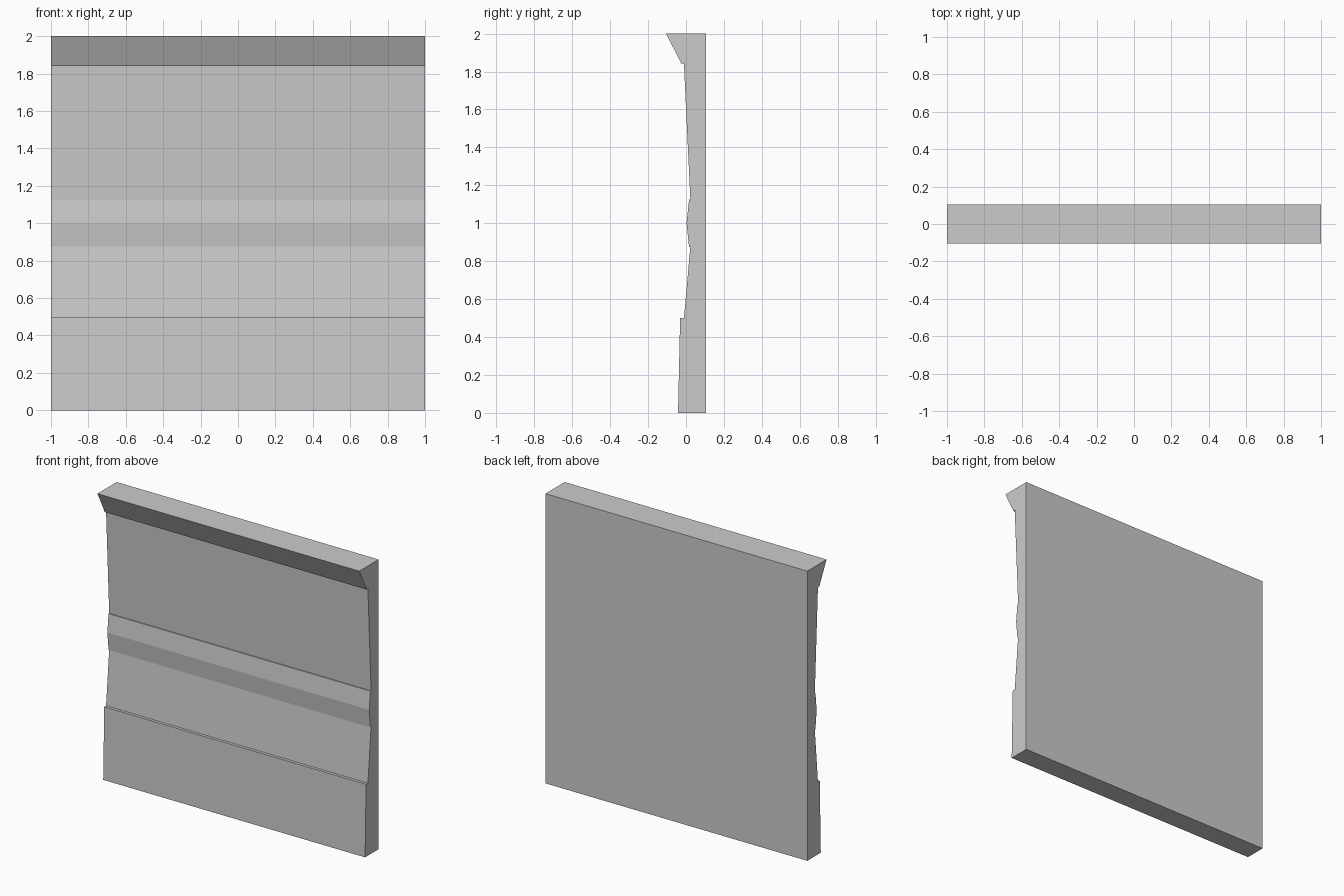
import bpy
import bmesh

if "Cube" in bpy.data.objects:
    bpy.data.objects.remove(bpy.data.objects["Cube"])

# Wall cross-section as (y, z): plinth, lower slope, mid rail, upper slope, cornice
BACK, HALF_WIDTH = 0.105, 1.0
profile = [
    (BACK, 0.0), (-0.042, 0.0), (-0.031, 0.5),        # plinth
    (-0.011, 0.5), (0.023, 0.875),                    # lower slope
    (0.016, 0.875), (0.003, 1.0), (0.016, 1.125),     # mid rail
    (0.023, 1.125), (-0.011, 1.842),                  # upper slope
    (-0.025, 1.842), (-0.105, 2.0), (BACK, 2.0),      # cornice
]

# Extrude the cross-section along x
bm = bmesh.new()
end = bm.faces.new([bm.verts.new((-HALF_WIDTH, y, z)) for y, z in profile])
result = bmesh.ops.extrude_face_region(bm, geom=[end], use_keep_orig=True)
moved = [g for g in result["geom"] if isinstance(g, bmesh.types.BMVert)]
bmesh.ops.translate(bm, verts=moved, vec=(2 * HALF_WIDTH, 0, 0))
bmesh.ops.recalc_face_normals(bm, faces=bm.faces)

mesh = bpy.data.meshes.new("wall_panel")
bm.to_mesh(mesh)
bm.free()
wall = bpy.data.objects.new("wall_panel", mesh)
bpy.context.collection.objects.link(wall)
